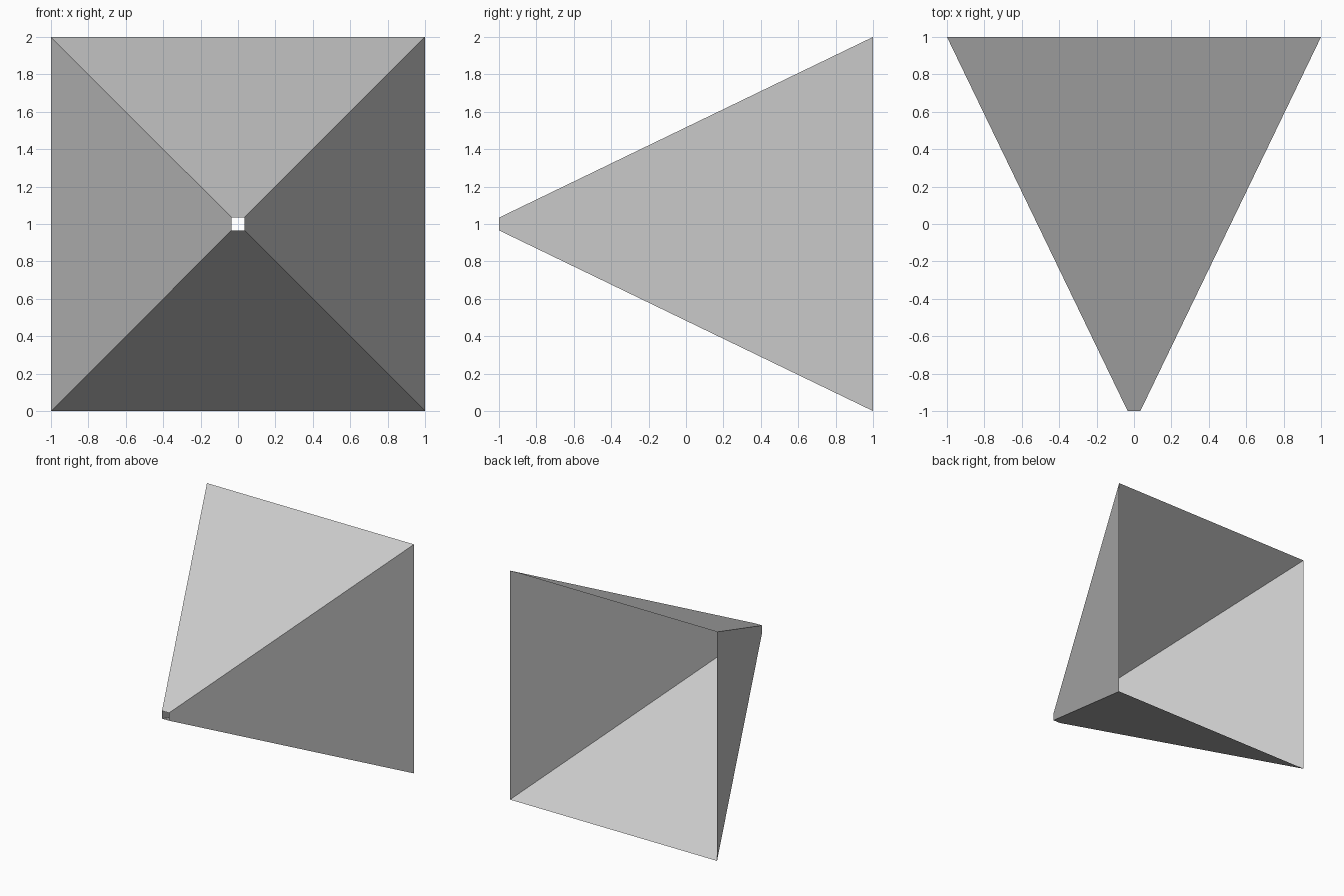
import bpy, bmesh
from math import radians, sqrt
from mathutils import Matrix

if "Cube" in bpy.data.objects:
    bpy.data.objects.remove(bpy.data.objects["Cube"])

BACK_HALF = 1.0     # half width of the wide opening at the back
FRONT_HALF = 0.034  # half width of the tiny opening at the front
LENGTH = 2.0

# Open-ended square funnel: four-sided cone without caps, narrow end facing -y
bm = bmesh.new()
placement = (Matrix.Translation((0, 0, BACK_HALF))
             @ Matrix.Rotation(radians(90), 4, 'X')
             @ Matrix.Rotation(radians(45), 4, 'Z'))
bmesh.ops.create_cone(bm, cap_ends=False, segments=4,
                      radius1=BACK_HALF * sqrt(2), radius2=FRONT_HALF * sqrt(2),
                      depth=LENGTH, matrix=placement)
mesh = bpy.data.meshes.new("square_funnel")
bm.to_mesh(mesh)
bm.free()
funnel = bpy.data.objects.new("square_funnel", mesh)
bpy.context.collection.objects.link(funnel)
